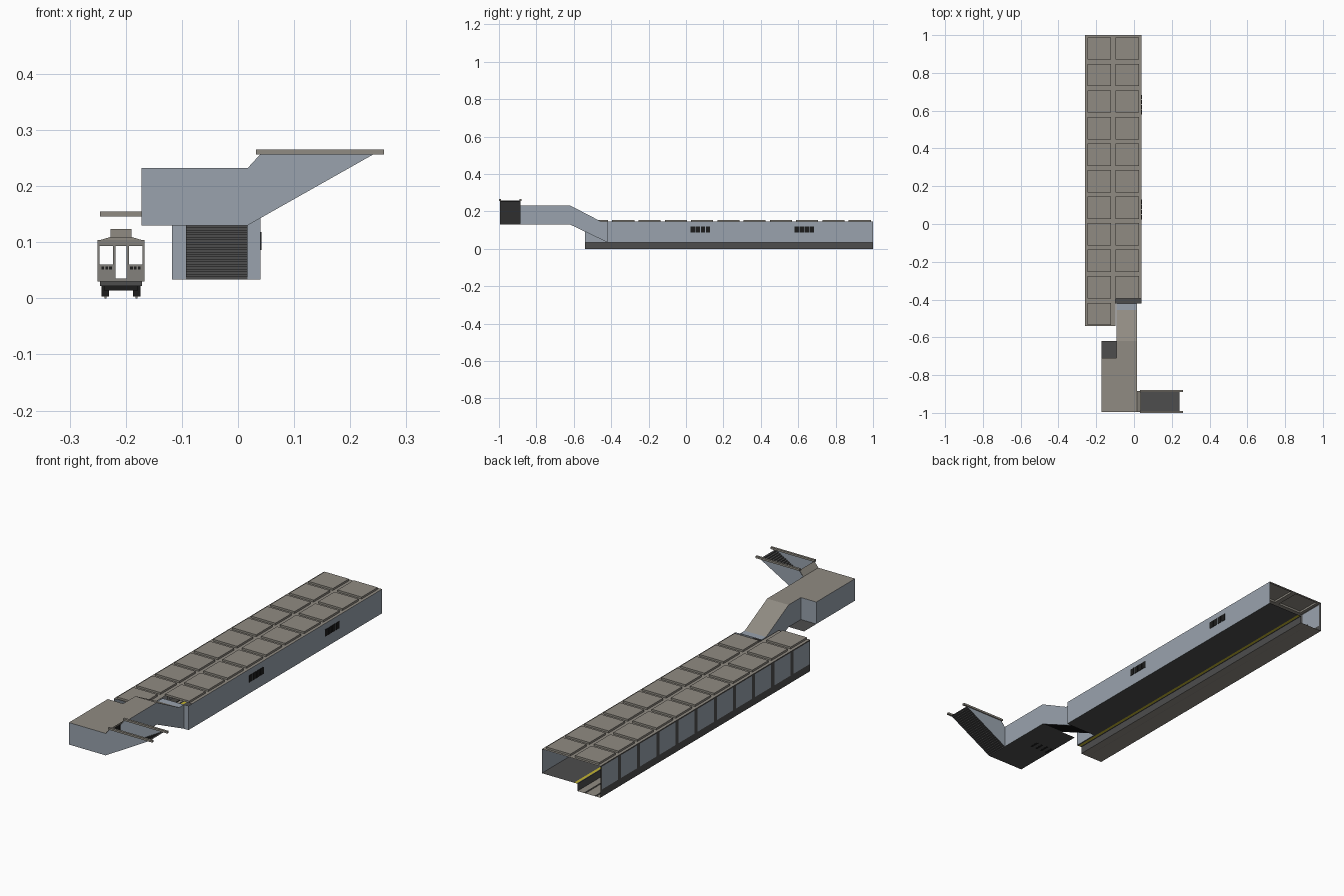
import bpy, bmesh, math

if "Cube" in bpy.data.objects:
    bpy.data.objects.remove(bpy.data.objects["Cube"])

def mat(name, r, g, b):
    m = bpy.data.materials.new(name)
    m.diffuse_color = (r, g, b, 1)
    m.use_nodes = True
    m.node_tree.nodes["Principled BSDF"].inputs["Base Color"].default_value = m.diffuse_color
    return m

TAN = mat("warm_concrete", .28, .26, .225)
BLUE = mat("blue_grey_wall", .32, .365, .42)
DARK = mat("dark_floor", .075, .075, .075)
BLACK = mat("black", .012, .012, .012)
YELLOW = mat("yellow_strip", .55, .46, .03)
METAL = mat("train_metal", .23, .22, .20)

def finish(name, bm, mats):
    me = bpy.data.meshes.new(name)
    bm.to_mesh(me)
    bm.free()
    for m in mats:
        me.materials.append(m)
    ob = bpy.data.objects.new(name, me)
    bpy.context.collection.objects.link(ob)
    return ob

def polys(name, m, faces):
    """Thin surfaces, each given by its corner points."""
    bm = bmesh.new()
    for f in faces:
        bm.faces.new([bm.verts.new(p) for p in f])
    bmesh.ops.remove_doubles(bm, verts=bm.verts, dist=1e-5)
    return finish(name, bm, [m])

def boxes(name, m, items):
    """Boxes given as (x0, x1, y0, y1, z0, z1)."""
    bm = bmesh.new()
    for x0, x1, y0, y1, z0, z1 in items:
        vs = bmesh.ops.create_cube(bm, size=1)["verts"]
        for v in vs:
            v.co.x = x1 if v.co.x > 0 else x0
            v.co.y = y1 if v.co.y > 0 else y0
            v.co.z = z1 if v.co.z > 0 else z0
    return finish(name, bm, [m])

def sheet(name, us, vs, place, mats, rule=lambda i, j: 0, lift=0):
    """Grid surface; rule gives a material slot or None for a hole. Slot 0 cells rise by lift."""
    bm = bmesh.new()
    g = [[bm.verts.new(place(u, v)) for v in vs] for u in us]
    raised = []
    for i in range(len(us) - 1):
        for j in range(len(vs) - 1):
            k = rule(i, j)
            if k is not None:
                f = bm.faces.new((g[i][j], g[i + 1][j], g[i + 1][j + 1], g[i][j + 1]))
                f.material_index = k
                if k == 0 and lift:
                    raised.append(f)
    if raised:
        for f in bmesh.ops.extrude_discrete_faces(bm, faces=raised)["faces"]:
            rim = list(f.verts)
            low = [bm.verts.new(v.co) for v in rim]
            for v in rim:
                v.co.z += lift
            for a in range(4):
                b = (a + 1) % 4
                bm.faces.new((low[a], low[b], rim[b], rim[a]))
    bmesh.ops.delete(bm, geom=[v for v in bm.verts if not v.link_faces], context='VERTS')
    return finish(name, bm, mats)

def stairs(name, start, end, n, place, width):
    """Stepped surface from start to end (run, height), widened between two limits."""
    path = [start]
    dr, dz = (end[0] - start[0]) / n, (end[1] - start[1]) / n
    for i in range(n):
        r, z = path[-1]
        path += [(r, z + dz), (r + dr, z + dz)]
    return sheet(name, path, width, place, [DARK])

# Platform levels and limits
XL, XR, EDGE, YF, YM, YB = -.26, .04, -.143, -.54, -.42, 1.0
P, C = .034, .146
rows = [YB]
for k in range(11):
    top = YB - .012 - k * .1405
    rows += [top, top - .118]
rows += [YF]

# Coffered roof, right bay stops short for the stairway
cols = [XL, -.246, -.122, -.098, .026, XR]
sheet("coffered_roof", cols, rows, lambda u, v: (u, v, C), [TAN, TAN],
      lambda i, j: None if i > 2 and j > 19 else (0 if i % 2 and j % 2 else 1), lift=.009)

# Track side wall with dark ribs and base
sheet("track_wall", rows, [0, P, C - .006, C], lambda u, v: (XL, u, v), [BLUE, DARK],
      lambda i, j: 0 if i % 2 and j == 1 else 1)
polys("platform_walls", BLUE, [
    [(XR, YM, P), (XR, YB, P), (XR, YB, C), (XR, YM, C)],
    [(.017, YM, P), (XR, YM, P), (XR, YM, C), (.017, YM, C)],
    [(-.118, YM, P), (-.093, YM, P), (-.093, YM, C), (-.118, YM, C)],
    [(-.118, YF, P), (-.118, YM, P), (-.118, YM, C), (-.118, YF, C)]])

# Platform floor, yellow strip, trench
polys("platform_floor", DARK, [
    [(-.125, YM, P), (XR, YM, P), (XR, YB, P), (-.125, YB, P)],
    [(EDGE, YF, P), (-.138, YF, P), (-.138, YB, P), (EDGE, YB, P)],
    [(-.125, YF, P), (-.118, YF, P), (-.118, YM, P), (-.125, YM, P)],
    [(EDGE, YF, 0), (EDGE, YB, 0), (EDGE, YB, P), (EDGE, YF, P)]])
polys("yellow_safety_strip", YELLOW, [
    [(-.138, YF, P), (-.125, YF, P), (-.125, YB, P), (-.138, YB, P)]])
polys("track_bed", TAN, [[(XL, YF, 0), (EDGE, YF, 0), (EDGE, YB, 0), (XL, YB, 0)]])
boxes("rails", METAL, [(x, x + .004, YF, YB, 0, .004) for x in (-.238, -.183)])

# Wall panels showing through the right wall, in groups of four
boxes("wall_panels", BLACK, [(.034, .042, y + k * .027, y + k * .027 + .023, .086, .118)
                             for y in (.025, .58) for k in range(4)])
boxes("hanging_signs", BLACK, [(-.1, -.02, y, y + .008, .115, .132) for y in (-.1, .35, .8)])

# Lower stairway and its enclosure
stairs("lower_stairs", (YM, P), (-.62, .13), 22, lambda u, v: (v, u[0], u[1]), [-.093, .017])
H0, H1, X0, X1, XW, YS, YE, YN = .13, .232, -.093, .017, -.172, -.995, -.885, -.71
slope = [(-.62, H0), (YM, P), (YM, C), (-.455, C), (-.62, H1)]
polys("stairway_walls", BLUE, [[(x, y, z) for y, z in slope] for x in (X0, X1)] +
      [[(X0, -.455, C), (X1, -.455, C), (X1, YM, C), (X0, YM, C)]])
polys("stairway_roof", TAN, [[(X0, -.62, H1), (X1, -.62, H1), (X1, -.455, C), (X0, -.455, C)]])

# Ticket hall
def wall(a, b):
    return [(*a, H0), (*b, H0), (*b, H1), (*a, H1)]
polys("hall_walls", BLUE, [wall((XW, YS), (X1, YS)), wall((XW, YS), (XW, YN)),
                           wall((XW, YN), (X0, YN)), wall((X0, YN), (X0, -.62)),
                           wall((X1, YE), (X1, -.62))])
polys("hall_floor", DARK, [[(XW, YS, H0), (X1, YS, H0), (X1, -.62, H0), (XW, -.62, H0)]])
polys("hall_roof", TAN, [[(XW, YS, H1), (X1, YS, H1), (X1, YN, H1), (XW, YN, H1)],
                         [(X0, YN, H1), (X1, YN, H1), (X1, -.62, H1), (X0, -.62, H1)]])
boxes("ticket_gates", BLACK, [(x, x + .011, -.81, -.765, H0 - .0005, .165)
                              for x in (-.165, -.137, -.109, -.081)])

# Street entrance with stairs, side walls and coping rails
stairs("entrance_stairs", (X1, H0), (.24, .256), 24, lambda u, v: (u[0], v, u[1]), [YS, YE])
side = [(X1, H0), (.242, .257), (.04, .257), (X1, H1)]
polys("entrance_walls", BLUE, [[(x, y, z) for x, z in side] for y in (YS, YE)])
polys("entrance_slope", TAN, [[(X1, YS, H1), (X1, YE, H1), (.037, YE, .257), (.037, YS, .257)]])
boxes("entrance_coping", TAN, [(.032, .26, y, y + .01, .256, .265) for y in (-1, -.89)])

# Train cars: open shells with cut windows and doors
CX, L = -.2085, .57
def car(n, y0):
    y1 = y0 + L
    half = [(.042, .03), (.043, .06), (.042, .094), (.036, .105), (.02, .109)]
    ring = [(CX + s * x, z) for s, pts in ((1, half), (-1, half[::-1])) for x, z in pts]
    ring.append(ring[0])
    ys = [y0]
    for k in range(8):
        a = y0 + .02 + k * .068
        ys += [a, a + .05]
    ys += [y1]
    # sides: every odd cell in the window band is cut out
    sheet(f"car_{n}_shell", ring, ys, lambda u, v: (u[0], v, u[1]), [METAL, TAN],
          lambda i, j: None if i in (1, 7) and j % 2 else (1 if 2 <= i <= 6 else 0))
    # ends: two windows and a central doorway
    xs = [CX + d for d in (-.042, -.038, -.014, -.010, .010, .014, .038, .042)]
    zs = [.03, .035, .06, .093, .104]
    for tag, y in (("front", y0), ("rear", y1)):
        sheet(f"car_{n}_{tag}_end", xs, zs, lambda u, v: (u, y, v), [METAL],
              lambda i, j: None if (i in (1, 5) and j == 2) or (i == 3 and j in (1, 2)) else 0)
        polys(f"car_{n}_{tag}_brow", TAN, [[(CX - .037, y, .104), (CX + .037, y, .104),
                                            (CX + .02, y, .109), (CX - .02, y, .109)]])
        o = -.002 if tag == "front" else .002
        boxes(f"car_{n}_{tag}_lamps", BLACK,
              [(CX + x, CX + x + .005, min(y, y + o), max(y, y + o), .051, .057)
               for x in (-.035, -.028, -.021, .016, .023, .030)])
    # roof unit, underframe, wheels
    boxes(f"car_{n}_roof_units", TAN, [(CX - .019, CX + .019, y0 + a, y0 + a + .12, .107, .124)
                                       for a in (.05, .4)])
    boxes(f"car_{n}_underframe", DARK, [(CX - .037, CX + .037, y0 + .005, y1 - .005, .022, .03)])
    boxes(f"car_{n}_wheels", BLACK,
          [(CX + s * .028 - .007, CX + s * .028 + .007, y0 + a, y0 + a + .025, .003, .022)
           for a in (.05, .1, .445, .495) for s in (-1, 1)] +
          [(CX - .03, CX + .03, y0 + a, y0 + a + .09, .014, .022) for a in (.043, .437)])

car(1, -.42)
car(2, .165)
